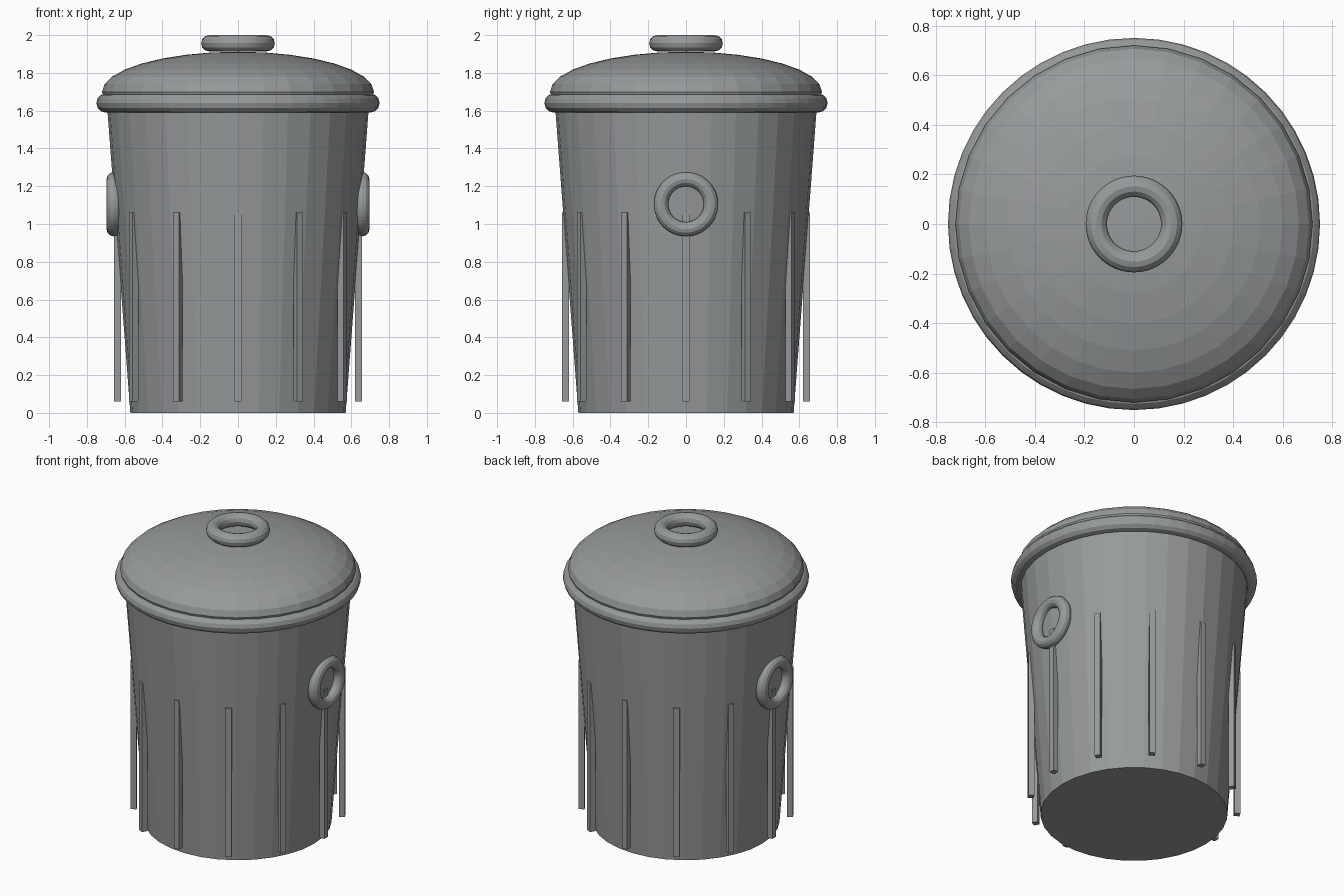
import bpy
from math import pi, radians, sin, cos

cube = bpy.data.objects.get("Cube")
if cube:
    bpy.data.objects.remove(cube, do_unlink=True)

metal = bpy.data.materials.new("galvanised_grey")
metal.use_nodes = True
grey = (0.31, 0.325, 0.33, 1)
metal.diffuse_color = grey
metal.node_tree.nodes["Principled BSDF"].inputs["Base Color"].default_value = grey


def finish(name):
    """Name the newest object and give it the metal."""
    ob = bpy.context.object
    ob.name = name
    ob.data.materials.append(metal)
    return ob


def ring(name, location, major, minor, rotation=(0, 0, 0), sides=12):
    bpy.ops.mesh.primitive_torus_add(
        major_radius=major, minor_radius=minor, major_segments=48,
        minor_segments=sides, location=location, rotation=rotation)
    return finish(name)


# Tapered body
HEIGHT = 1.65
bpy.ops.mesh.primitive_cone_add(vertices=32, radius1=0.57, radius2=0.695,
                                depth=HEIGHT, location=(0, 0, HEIGHT / 2))
finish("bin_body")

# Domed lid with its rolled rim and grip
bpy.ops.mesh.primitive_uv_sphere_add(segments=32, ring_count=16, radius=1,
                                     location=(0, 0, 1.70))
dome = finish("lid_dome")
dome.scale = (0.72, 0.72, 0.212)
ring("lid_rim", (0, 0, 1.64), 0.70, 0.05)
ring("lid_handle", (0, 0, 1.957), 0.152, 0.043)

# Ring handles on both sides
for side, name in ((1, "left_handle"), (-1, "right_handle")):
    ring(name, (side * 0.658, 0, 1.105), 0.132, 0.038, (0, pi / 2, 0))

# Upright ribs around the lower body
BOTTOM, TOP, RADIUS, WIDTH = 0.06, 1.06, 0.637, 0.037
for i in range(12):
    a = radians(30 * i)
    bpy.ops.mesh.primitive_cube_add(
        size=1, rotation=(0, 0, a),
        location=(RADIUS * cos(a), RADIUS * sin(a), (BOTTOM + TOP) / 2))
    rib = finish(f"rib_{i + 1}")
    rib.scale = (WIDTH, WIDTH, TOP - BOTTOM)
